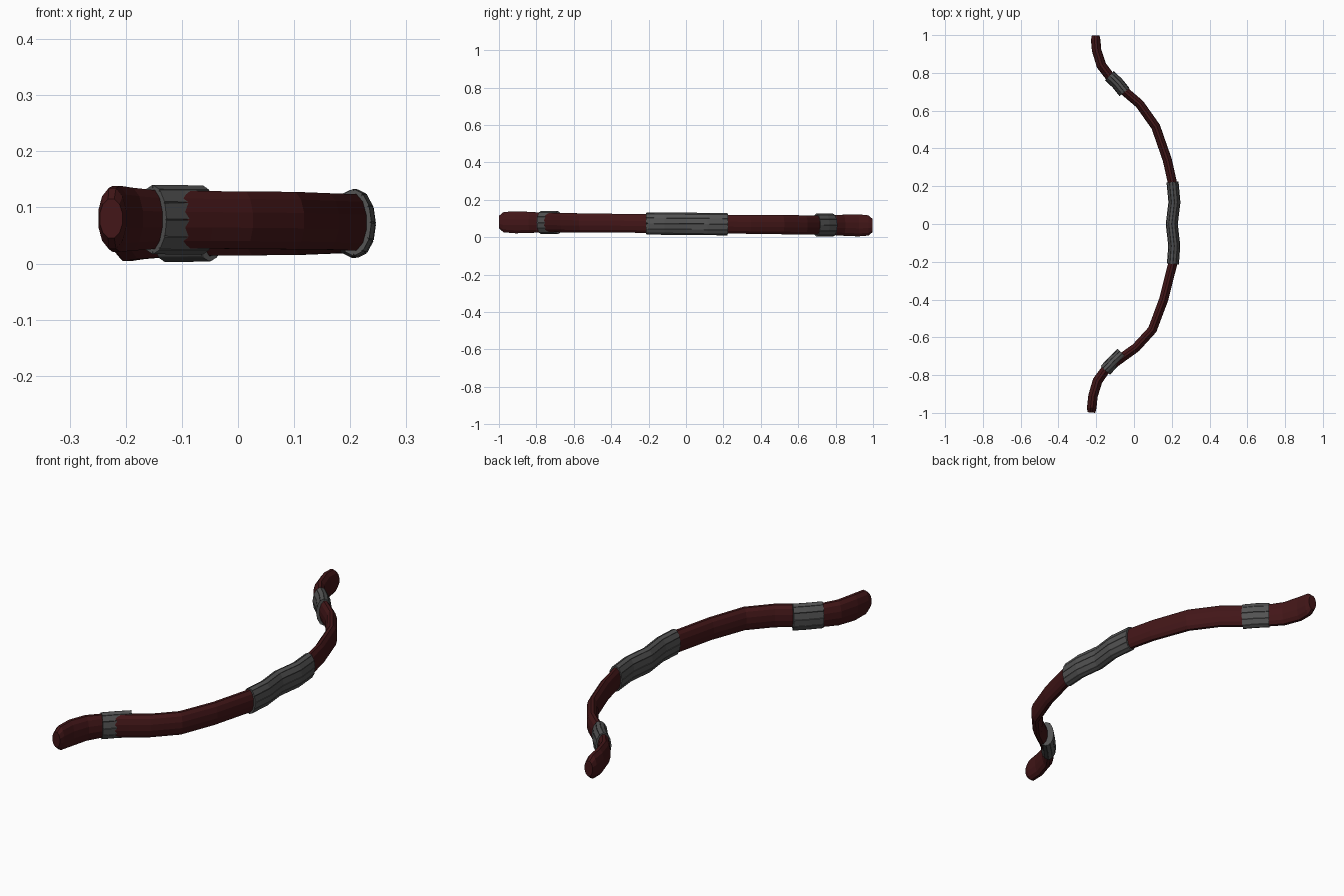
import bpy, bmesh, math
from mathutils import Vector

if "Cube" in bpy.data.objects:
    bpy.data.objects.remove(bpy.data.objects["Cube"])


def material(name, rgb):
    m = bpy.data.materials.new(name)
    m.diffuse_color = (*rgb, 1)
    m.use_nodes = True
    m.node_tree.nodes["Principled BSDF"].inputs["Base Color"].default_value = m.diffuse_color
    return m


WOOD = material("dark_red_wood", (0.055, 0.008, 0.009))
WRAP = material("dark_grey_wrap", (0.085, 0.085, 0.085))


def oval(n):
    # unit cross-section of the stave
    return [(math.cos(a), math.sin(a)) for a in (math.tau * (i + 0.5) / n for i in range(n))]


def grooved(n, depth=0.9, gap=0.04):
    # faceted cross-section with a narrow groove at every corner
    pts = []
    corner = [Vector((math.cos(math.tau * i / n), math.sin(math.tau * i / n))) for i in range(n)]
    for i, c in enumerate(corner):
        pts += [c.lerp(corner[i - 1], gap), c * depth, c.lerp(corner[(i + 1) % n], gap)]
    return [tuple(p) for p in pts]


def loft(name, stations, section, mat):
    # stations: x, y, half width (in plan), half height
    bm = bmesh.new()
    pos = [Vector((s[0], s[1], 0.0715 - 0.009 * s[1])) for s in stations]
    rings = []
    for i, (x, y, w, h) in enumerate(stations):
        a, b = pos[max(i - 1, 0)], pos[min(i + 1, len(pos) - 1)]
        d = (b - a).normalized()
        side = Vector((d.y, -d.x, 0)).normalized()
        rings.append([bm.verts.new(pos[i] + side * w * u + Vector((0, 0, h * v))) for u, v in section])
    n = len(section)
    for r, s in zip(rings, rings[1:]):
        for k in range(n):
            bm.faces.new((r[k], r[(k + 1) % n], s[(k + 1) % n], s[k]))
    bm.faces.new(rings[0])
    bm.faces.new(rings[-1])
    bmesh.ops.recalc_face_normals(bm, faces=bm.faces)
    me = bpy.data.meshes.new(name)
    bm.to_mesh(me)
    bm.free()
    me.materials.append(mat)
    ob = bpy.data.objects.new(name, me)
    bpy.context.collection.objects.link(ob)
    return ob


# curved stave with flared tips
stave = [
    (-0.226, -0.998, 0.021, 0.036), (-0.224, -0.975, 0.026, 0.056), (-0.217, -0.91, 0.026, 0.061),
    (-0.193, -0.83, 0.027, 0.058), (-0.15, -0.77, 0.026, 0.054), (-0.06, -0.705, 0.025, 0.053),
    (0.01, -0.655, 0.025, 0.053), (0.097, -0.56, 0.025, 0.053), (0.157, -0.4, 0.025, 0.052),
    (0.205, -0.21, 0.025, 0.052), (0.213, -0.115, 0.025, 0.052), (0.2, 0, 0.025, 0.052),
    (0.214, 0.115, 0.025, 0.052), (0.203, 0.22, 0.025, 0.052), (0.176, 0.34, 0.025, 0.052),
    (0.115, 0.515, 0.025, 0.053), (0.03, 0.635, 0.025, 0.053), (-0.04, 0.695, 0.025, 0.053),
    (-0.12, 0.77, 0.026, 0.054), (-0.173, 0.84, 0.027, 0.058), (-0.198, 0.92, 0.026, 0.061),
    (-0.203, 0.975, 0.026, 0.056), (-0.203, 0.998, 0.021, 0.036)]
loft("stave", stave, oval(12), WOOD)

# central grip wrap
W, H = 0.032, 0.06
grip = [(0.206, -0.212), (0.213, -0.115), (0.2, 0), (0.214, 0.115), (0.204, 0.222)]
loft("grip_wrap", [(x, y, W, H) for x, y in grip], grooved(12), WRAP)

# limb wraps near each tip
limbs = {"front_limb_wrap": [(-0.152, -0.775), (-0.108, -0.728), (-0.063, -0.685)],
         "rear_limb_wrap": [(-0.13, 0.785), (-0.088, 0.745), (-0.05, 0.698)]}
for name, pts in limbs.items():
    loft(name, [(x, y, 0.034, 0.062) for x, y in pts], grooved(12), WRAP)
